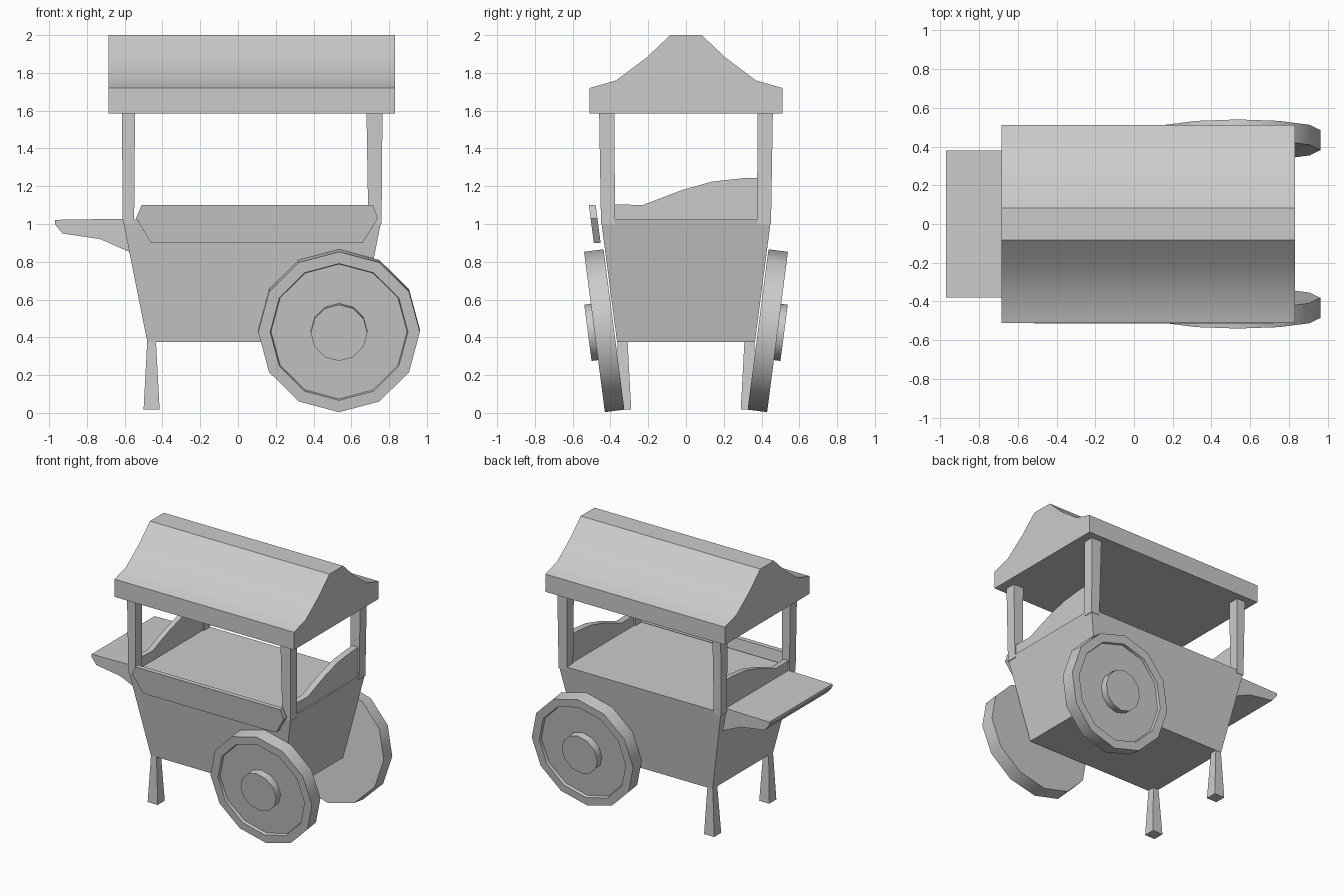
import bpy, bmesh
from math import pi, cos, sin, radians
from mathutils import Matrix

if "Cube" in bpy.data.objects:
    bpy.data.objects.remove(bpy.data.objects["Cube"])


def finish(name, bm, smooth=False):
    bmesh.ops.recalc_face_normals(bm, faces=bm.faces)
    me = bpy.data.meshes.new(name)
    bm.to_mesh(me)
    bm.free()
    ob = bpy.data.objects.new(name, me)
    bpy.context.collection.objects.link(ob)
    if smooth:
        me.shade_smooth()
        me.set_sharp_from_angle(angle=radians(36))
    return ob


def loft(name, rings, smooth=False, matrix=None):
    """Skin a list of equal-length point rings and cap both ends."""
    bm = bmesh.new()
    vs = [[bm.verts.new(p) for p in r] for r in rings]
    n = len(rings[0])
    for a, b in zip(vs, vs[1:]):
        for i in range(n):
            j = (i + 1) % n
            bm.faces.new((a[i], a[j], b[j], b[i]))
    bm.faces.new(vs[0])
    bm.faces.new(vs[-1])
    if matrix:
        bm.transform(matrix)
    return finish(name, bm, smooth)


def rect(x0, x1, y0, y1, z):
    return [(x0, y0, z), (x1, y0, z), (x1, y1, z), (x0, y1, z)]


def extrude_x(name, yz, x0, x1, smooth=False):
    return loft(name, [[(x, y, z) for y, z in yz] for x in (x0, x1)], smooth)


def circle(r, d, n=12):
    return [(r * cos(2 * pi * i / n), d, r * sin(2 * pi * i / n)) for i in range(n)]


# Tapered body tub
loft("cart_body", [rect(-.48, .63, -.365, .365, .375),
                   rect(-.61, .76, -.45, .45, 1.025)])

# Roof with flared eaves and flat ridge
half = [(.51, 1.585), (.51, 1.72), (.37, 1.76), (.21, 1.88), (.083, 2.0)]
extrude_x("roof", half + [(-y, z) for y, z in reversed(half)], -.685, .83, True)

# Wavy end boards between the posts
wave = [(-.40, 1.0), (-.40, 1.105), (-.23, 1.10), (-.02, 1.18),
        (.14, 1.225), (.31, 1.243), (.40, 1.245), (.40, 1.0)]
extrude_x("left_end_board", wave, -.60, -.56, True)
extrude_x("right_end_board", wave, .70, .75, True)

# Side shelf with thick underside
shelf = [(-.60, 1.028), (-.97, 1.022), (-.97, 1.0), (-.93, .95),
         (-.73, .92), (-.57, .85)]
loft("side_shelf", [[(x, y, z) for x, z in shelf] for y in (-.38, .38)])

# Leaning front board with clipped corners
board = [(-.51, 1.10), (.715, 1.10), (.74, 1.03), (.66, .90), (-.46, .90), (-.54, 1.03)]
loft("front_board", [[(x, y - (z - .9) * .13, z) for x, z in board]
                     for y in (-.488, -.452)])

for s, side in ((-1, "front"), (1, "back")):
    # Roof posts
    for label, b, t in (("left", (-.61, -.55), (-.615, -.545)),
                        ("right", (.69, .76), (.68, .765))):
        loft(f"{side}_{label}_post", [rect(*b, s * .375, s * .45, 1.0),
                                      rect(*t, s * .38, s * .46, 1.60)])

    # Flared leg
    loft(f"{side}_leg", [rect(-.50, -.415, s * .29, s * .375, .018),
                         rect(-.48, -.435, s * .31, s * .362, .39)])

    # Cambered wheel with a shallow recessed face, and its hub
    m = Matrix.Translation((.535, s * .433, .435)) @ Matrix.Rotation(-s * radians(7.4), 4, 'X')
    loft(f"{side}_wheel", [circle(.428, -s * .052), circle(.428, s * .052),
                           circle(.365, s * .052), circle(.36, s * .032)], True, m)
    loft(f"{side}_hub", [circle(.15, s * .02), circle(.15, s * .087)], True, m)
